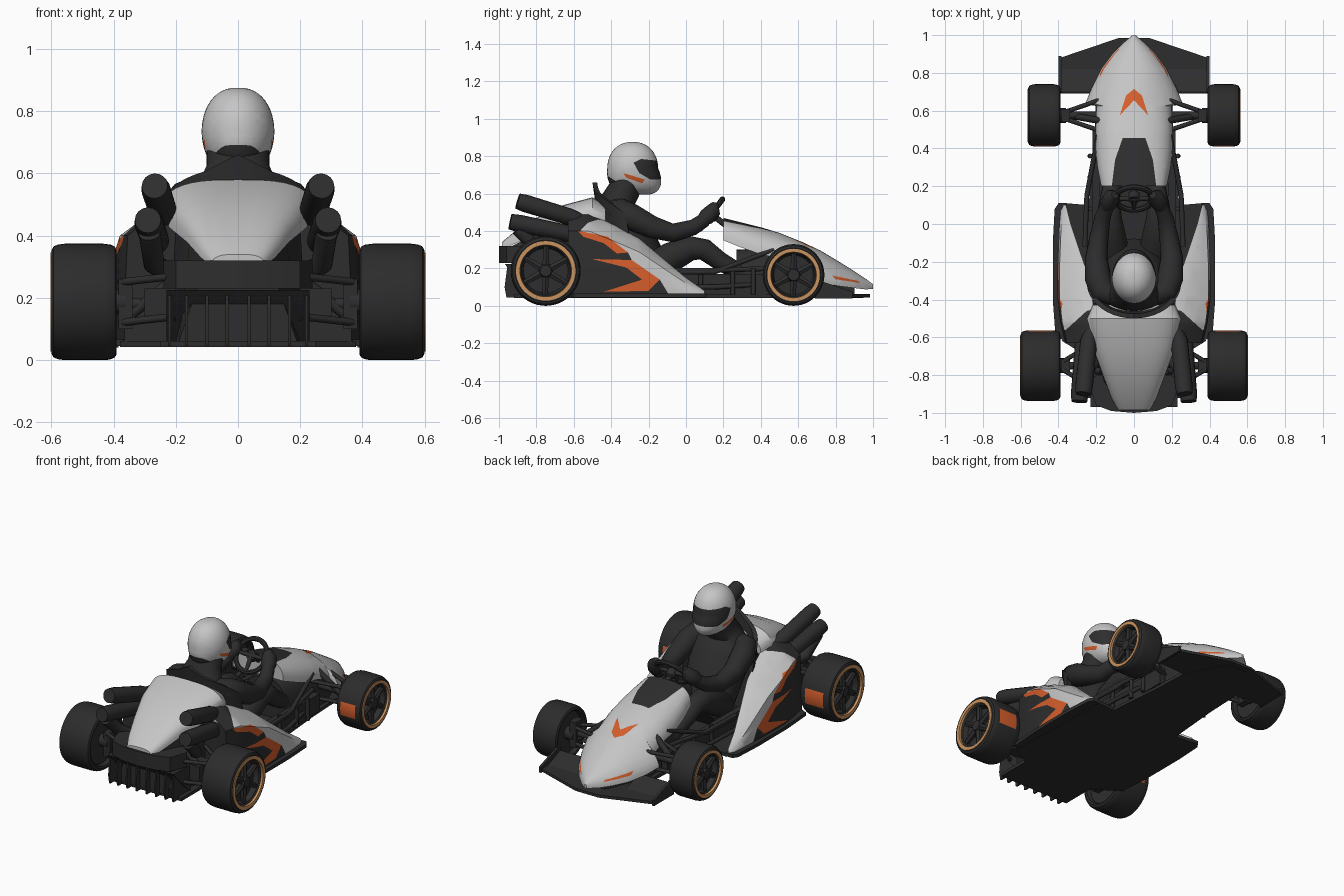
import bpy, bmesh, math
from mathutils import Vector

if "Cube" in bpy.data.objects:
    bpy.data.objects.remove(bpy.data.objects["Cube"])

def material(name, c):
    m = bpy.data.materials.new(name)
    m.diffuse_color = (*c, 1)
    m.use_nodes = True
    m.node_tree.nodes["Principled BSDF"].inputs["Base Color"].default_value = m.diffuse_color
    return m

WHITE = material("light grey paint", (0.56, 0.56, 0.56))
DARK = material("charcoal", (0.027, 0.027, 0.028))
RUBBER = material("tyre rubber", (0.025, 0.025, 0.026))
SUIT = material("suit black", (0.025, 0.025, 0.026))
ORANGE = material("orange paint", (0.66, 0.11, 0.025))
GOLD = material("gold ring", (0.6, 0.29, 0.11))

def make(name, verts, faces, mats, mirror=False, angle=40):
    if mirror:
        n = len(verts)
        verts = verts + [(-v[0], v[1], v[2]) for v in verts]
        faces = faces + [[i + n for i in reversed(f)] for f in faces]
    me = bpy.data.meshes.new(name)
    me.from_pydata([tuple(v) for v in verts], [], faces)
    bm = bmesh.new()
    bm.from_mesh(me)
    bmesh.ops.recalc_face_normals(bm, faces=bm.faces)
    bm.to_mesh(me)
    bm.free()
    for m in mats:
        me.materials.append(m)
    me.shade_smooth()
    me.set_sharp_from_angle(angle=math.radians(angle))
    ob = bpy.data.objects.new(name, me)
    bpy.context.collection.objects.link(ob)
    return ob

def loft(name, rings, mats, mirror=False, closed=False, angle=40):
    n, k = len(rings[0]), len(rings)
    verts = [p for r in rings for p in r]
    faces = [[a * n + i, a * n + (i + 1) % n, (a + 1) % k * n + (i + 1) % n, (a + 1) % k * n + i]
             for a in range(k if closed else k - 1) for i in range(n)]
    if not closed:
        faces += [list(range(n))[::-1], list(range((k - 1) * n, k * n))]
    return make(name, verts, faces, mats, mirror, angle)

def prism(name, outline, z0, z1, mat, mirror=False):
    return loft(name, [[(x, y, z) for x, y in outline] for z in (z0, z1)], [mat], mirror)

def box(name, x0, x1, y0, y1, z0, z1, mat, mirror=False):
    return prism(name, [(x0, y0), (x1, y0), (x1, y1), (x0, y1)], z0, z1, mat, mirror)

def limb(name, pts, mat, mirror=False, n=16):
    """Round tube through (x, y, z, radius[, sideways scale]) points."""
    P = [Vector(p[:3]) for p in pts]
    d = (P[-1] - P[0]).normalized()
    ref = Vector((1, 0, 0)) if abs(d.x) < 0.8 else Vector((0, 1, 0))
    rings = []
    for i, p in enumerate(pts):
        t = (P[min(i + 1, len(P) - 1)] - P[max(i - 1, 0)]).normalized()
        u = (ref - t * ref.dot(t)).normalized()
        v = t.cross(u)
        s = p[4] if len(p) > 4 else 1
        rings.append([P[i] + (u * s * math.cos(a) + v * math.sin(a)) * p[3]
                      for a in (2 * math.pi * j / n for j in range(n))])
    return loft(name, rings, [mat], mirror, angle=50)

def lathe(name, prof, c, mats, n=48):
    """Closed profile of (x, radius) spun about the wheel axis."""
    rings = [[(c[0] + x, c[1] + r * math.cos(a), c[2] + r * math.sin(a)) for x, r in prof]
             for a in (2 * math.pi * j / n for j in range(n))]
    return loft(name, rings, mats, True, True)

def inside(p, poly):
    res = False
    for (x0, y0), (x1, y1) in zip(poly, poly[1:] + poly[:1]):
        if (y0 > p[1]) != (y1 > p[1]) and p[0] < (x1 - x0) * (p[1] - y0) / (y1 - y0) + x0:
            res = not res
    return res

def paint(ob, poly, axes, index, up=False):
    """Cut the mesh along a projected polygon and colour the faces within it."""
    bm = bmesh.new()
    bm.from_mesh(ob.data)
    i, j = axes
    for a, b in zip(poly, poly[1:] + poly[:1]):
        co, no = Vector(), Vector()
        co[i], co[j] = a
        no[i], no[j] = b[1] - a[1], a[0] - b[0]
        bmesh.ops.bisect_plane(bm, geom=bm.verts[:] + bm.edges[:] + bm.faces[:], dist=1e-5,
                               plane_co=co, plane_no=no.normalized())
    for f in bm.faces:
        c = f.calc_center_median()
        if inside((c[i], c[j]), poly) and (not up or f.normal.z > 0.05):
            f.material_index = index
    bm.to_mesh(ob.data)
    bm.free()

def arch(y, hw, zt, zb, e, n=20):
    """Dome-shaped cross-section."""
    r = []
    for k in range(n + 1):
        a = math.pi * k / n
        c, s = math.cos(a), max(math.sin(a), 0)
        r.append((hw * math.copysign(abs(c) ** e, c), y, zb + (zt - zb) * s ** e))
    return r

# Wheels: tyre, gold ring, rim and spokes
for tag, cx, cy, R, w, face in (("rear", 0.495, -0.75, 0.187, 0.21, 1), ("front", 0.475, 0.575, 0.165, 0.17, -1)):
    h = w / 2
    half = [(h - 0.02, 0.78 * R), (h - 0.004, 0.82 * R), (h, 0.88 * R), (h - 0.006, 0.95 * R),
            (h - 0.02, 0.985 * R), (h * 0.6, R)]
    tyre = lathe(tag + "_tyres", half + [(-x, r) for x, r in reversed(half)], (cx, cy, R), [RUBBER, ORANGE])
    for f in tyre.data.polygons:
        c = f.center
        if (c.y - cy) * face > 0.95 * R and abs(c.z - R) < 0.3 * R and abs(abs(c.x) - cx) < 0.03:
            f.material_index = 1
    lathe(tag + "_rim_rings", [(h - 0.01, 0.73 * R), (h + 0.003, 0.74 * R), (h + 0.003, 0.85 * R), (h - 0.01, 0.85 * R)],
          (cx, cy, R), [GOLD])
    lathe(tag + "_rim_dishes", [(-h + 0.03, 0.001), (-h + 0.03, 0.79 * R), (h - 0.012, 0.79 * R),
                                (h - 0.02, 0.7 * R), (h - 0.05, 0.64 * R), (h - 0.05, 0.001)], (cx, cy, R), [DARK])
    limb(tag + "_hubs", [(cx - h - 0.03, cy, R, 0.04), (cx + h - 0.03, cy, R, 0.04), (cx + h - 0.01, cy, R, 0.03)], DARK, True)
    for k in range(6):
        a = math.pi * k / 3 + 0.5
        limb(tag + "_spoke", [(cx + h - 0.035, cy + r * math.cos(a), R + r * math.sin(a), q)
                              for r, q in ((0.02, 0.022), (0.74 * R, 0.015))], DARK, True, 6)

# Floor, pod skirts, tub, keel
half = [(0.2, 0.7), (0.21, 0.45), (0.24, 0.1), (0.36, 0.11), (0.38, -0.62), (0.25, -0.7), (0.25, -0.92)]
prism("floor", [(0.06, 0.95)] + half + [(-x, y) for x, y in reversed(half)] + [(-0.06, 0.95)], 0.042, 0.062, DARK)
prism("pod_skirts", [(0.355, 0.11), (0.4, 0.11), (0.42, 0.08), (0.43, -0.1), (0.43, -0.4), (0.415, -0.6), (0.355, -0.62)],
      0.045, 0.066, DARK, True)
box("tub_sides", 0.18, 0.22, -0.3, 0.5, 0.06, 0.17, DARK, True)
loft("keel", [arch(y, w, t, 0.06, 0.6) for y, w, t in ((0.27, 0.14, 0.3), (0.45, 0.17, 0.31), (0.62, 0.18, 0.26), (0.9, 0.07, 0.1))], [DARK])
for z0, z1 in ((0.1, 0.12), (0.19, 0.2), (0.18, 0.3)):
    limb("side_rail", [(0.26, -0.12, z0, 0.013), (0.25, 0.15, z0, 0.013), (0.19, 0.47, z1, 0.013)], DARK, True, 8)
for y in (0.08, 0.25, 0.36):
    limb("rail_post", [(0.235, y, 0.06, 0.012), (0.23, y, 0.2, 0.012)], DARK, True, 8)

# Nose cone with dash panel, chevron and slashes
nose = loft("nose", [arch(*s) for s in (
    (1.0, 0.008, 0.115, 0.09, 1), (0.96, 0.055, 0.145, 0.088, 1), (0.9, 0.115, 0.185, 0.095, 1),
    (0.82, 0.175, 0.235, 0.105, 1.05), (0.72, 0.225, 0.295, 0.125, 1.1), (0.635, 0.258, 0.335, 0.15, 1.15),
    (0.625, 0.2, 0.34, 0.2, 0.95), (0.5, 0.205, 0.39, 0.255, 0.9), (0.4, 0.205, 0.42, 0.275, 0.85),
    (0.3, 0.195, 0.445, 0.31, 0.8), (0.2, 0.175, 0.47, 0.35, 0.75))], [WHITE, DARK, ORANGE], angle=35)
paint(nose, [(0.12, 0.18), (0.1, 0.34), (0.06, 0.455), (-0.06, 0.455), (-0.1, 0.34), (-0.12, 0.18)], (0, 1), 1, True)
paint(nose, [(0, 0.715), (0.042, 0.68), (0.075, 0.575), (0, 0.655), (-0.075, 0.575), (-0.042, 0.68)], (0, 1), 2, True)
paint(nose, [(0.78, 0.163), (0.92, 0.133), (0.93, 0.122), (0.8, 0.142)], (1, 2), 2)

# Front wing with flaps and end plates
prism("front_wing", [(0, 0.985), (0.08, 0.985), (0.39, 0.88), (0.39, 0.7), (0.2, 0.69), (0, 0.69)], 0.045, 0.062, DARK, True)
loft("wing_flaps", [[(x, 0.82, 0.062), (x, 0.7, 0.11), (x, 0.69, 0.105), (x, 0.8, 0.055)] for x in (0.16, 0.385)], [DARK], True)
loft("wing_end_plates", [[(x, 0.89, 0.04), (x, 0.89, 0.075), (x, 0.7, 0.14), (x, 0.69, 0.04)] for x in (0.385, 0.4)], [DARK], True)

# Side pods with painted panels
rings = []
for y, xo, xi, T in ((0.1, 0.375, 0.36, 0.08), (0, 0.385, 0.335, 0.15), (-0.12, 0.39, 0.295, 0.25), (-0.25, 0.395, 0.25, 0.36),
                     (-0.4, 0.395, 0.22, 0.44), (-0.52, 0.38, 0.2, 0.5), (-0.63, 0.355, 0.19, 0.5)):
    rings.append([(xi, y, 0.05), (xo + 0.01, y, 0.05), (xo + 0.01, y, 0.05 + 0.3 * (T - 0.05)), (xo, y, T * 0.8),
                  (xo - 0.3 * (xo - xi), y, T * 0.88), (xi + 0.3 * (xo - xi), y, T * 0.97), (xi, y, T)])
pods = loft("side_pods", rings, [DARK, WHITE, ORANGE], True, angle=35)
paint(pods, [(-0.7, 0.65), (0.2, 0.65), (0.2, 0.04), (-0.08, 0.04), (-0.14, 0.14), (-0.29, 0.245), (-0.31, 0.285),
             (-0.42, 0.37), (-0.62, 0.41)], (1, 2), 1)
paint(pods, [(-0.58, 0.402), (-0.42, 0.37), (-0.31, 0.285), (-0.37, 0.28), (-0.44, 0.335), (-0.55, 0.37)], (1, 2), 2)
paint(pods, [(-0.5, 0.25), (-0.29, 0.245), (-0.14, 0.14), (-0.2, 0.08), (-0.44, 0.075), (-0.235, 0.14), (-0.32, 0.205)], (1, 2), 2)
for s in (-1, 1):
    paint(pods, [(s * 0.15, -0.44), (s * 0.25, -0.46), (s * 0.36, -0.56), (s * 0.4, -0.57), (s * 0.4, -0.7), (s * 0.15, -0.7)], (0, 1), 0, True)

# Engine cover, engine bay, bumper, diffuser
loft("engine_cover", [arch(*s, 0.66) for s in (
    (-0.43, 0.22, 0.54, 0.44), (-0.5, 0.25, 0.58, 0.45), (-0.65, 0.22, 0.54, 0.425), (-0.8, 0.165, 0.47, 0.38),
    (-0.92, 0.12, 0.395, 0.33), (-0.985, 0.085, 0.34, 0.3))], [WHITE])
loft("engine_bay", [[(-a, y, 0.06), (a, y, 0.06), (b, y, t), (-b, y, t)] for y, a, b, t in (
    (-0.42, 0.22, 0.2, 0.45), (-0.65, 0.22, 0.2, 0.44), (-0.8, 0.2, 0.155, 0.385), (-0.93, 0.19, 0.1, 0.32))], [DARK])
prism("rear_bumper", [(0, -1), (0.12, -0.99), (0.2, -0.96), (0.24, -0.85), (0.2, -0.8), (0, -0.8)], 0.23, 0.32, DARK, True)
loft("diffuser", [[(x, -0.8, 0.05), (x, -0.95, 0.2), (x, -0.97, 0.225), (x, -0.8, 0.22)] for x in (-0.23, 0.23)], [DARK])
for x in (0.035, 0.1, 0.165, 0.22):
    loft("diffuser_fin", [[(x + d, -0.8, 0.045), (x + d, -0.96, 0.045), (x + d, -0.97, 0.1), (x + d, -0.955, 0.215), (x + d, -0.8, 0.2)]
                          for d in (-0.005, 0.005)], [DARK], True)

# Exhaust pipes, open at the end
for pts in ([(0.21, -0.52, 0.44), (0.24, -0.62, 0.475), (0.268, -0.9, 0.56)],
            [(0.24, -0.5, 0.37), (0.265, -0.6, 0.38), (0.29, -0.94, 0.45)]):
    a, b, c = pts
    back = [c[i] + 0.15 * (b[i] - c[i]) for i in range(3)]
    limb("exhaust_pipe", [(*a, 0.03), (*b, 0.045), (*back, 0.047), (*c, 0.042), (*c, 0.03), (*back, 0.028)], DARK, True)
limb("exhaust_header", [(0.2, -0.72, 0.26, 0.03), (0.27, -0.8, 0.31, 0.035), (0.285, -0.9, 0.41, 0.035)], DARK, True)

# Suspension
for tag, cy, zs, xi, d in (("front", 0.575, (0.12, 0.22), 0.17, 0.085), ("rear", -0.75, (0.12, 0.25), 0.2, 0.13)):
    for z in zs:
        for s in (-d, d):
            limb(tag + "_wishbone", [(xi, cy + s, z + 0.02, 0.012), (0.38, cy + s * 0.15, z, 0.012)], DARK, True, 8)
    limb(tag + "_axle", [(0.1, cy, 0.18, 0.02), (0.4, cy, 0.18, 0.02)], DARK, True, 10)
    box(tag + "_upright", 0.34, 0.385, cy - 0.035, cy + 0.035, 0.1, 0.26, DARK, True)
    limb(tag + "_damper", [(0.17, cy - 0.03, 0.29, 0.018), (0.34, cy, 0.15, 0.018)], DARK, True, 10)
box("rear_gearbox", 0.2, 0.3, -0.81, -0.69, 0.13, 0.23, DARK, True)

# Seat shell with raised headrest
rings = []
for k in range(21):
    a = math.radians(-85 + 8.5 * k)
    s, c = math.sin(a), math.cos(a)
    T = 0.48 + 0.14 * c + 0.04 * max(0, 1 - abs(s) / 0.4)
    rings.append([(r * s, -0.31 - (r - 0.06) * c - lean, z)
                  for r, z, lean in ((0.25, 0.1, -0.08), (0.25, T, 0), (0.225, T, 0), (0.22, 0.1, -0.08))])
loft("seat", rings, [DARK])

# Driver
limb("driver_torso", [(0, -0.12, 0.12, 0.08, 1.4), (0, -0.2, 0.17, 0.13, 1.25), (0, -0.27, 0.28, 0.14, 1.2), (0, -0.34, 0.42, 0.14, 1.35),
                      (0, -0.37, 0.51, 0.115, 1.5), (0, -0.36, 0.57, 0.09, 1.4), (0, -0.33, 0.62, 0.085, 1.2), (0, -0.3, 0.69, 0.085, 1.2)], SUIT, n=28)
limb("driver_arms", [(0.11, -0.38, 0.52, 0.05), (0.165, -0.36, 0.51, 0.068), (0.19, -0.29, 0.475, 0.07), (0.2, -0.18, 0.42, 0.06),
                     (0.185, -0.07, 0.39, 0.05), (0.165, 0.04, 0.42, 0.042), (0.14, 0.1, 0.46, 0.038)], SUIT, True)
limb("driver_gloves", [(0.15, 0.08, 0.455, 0.03), (0.135, 0.11, 0.475, 0.045), (0.115, 0.145, 0.51, 0.042), (0.1, 0.155, 0.545, 0.02)], SUIT, True)
limb("driver_legs", [(0.09, -0.22, 0.18, 0.08), (0.12, -0.08, 0.26, 0.08), (0.13, 0.03, 0.31, 0.066), (0.13, 0.1, 0.3, 0.058),
                     (0.12, 0.18, 0.24, 0.05), (0.1, 0.3, 0.17, 0.045), (0.1, 0.42, 0.12, 0.04), (0.1, 0.48, 0.15, 0.025)], SUIT, True)

# Helmet with visor, stripe and dark rear edge
rings = []
for k in range(1, 24):
    t = math.pi * k / 24
    z, r = math.cos(t), math.sin(t) ** 0.85
    rings.append([(0.117 * r * math.cos(a), -0.285 + 0.136 * r * math.sin(a) + max(-z, 0) * 0.04 * (math.sin(a) + 0.6), 0.735 + 0.141 * z)
                  for a in (2 * math.pi * j / 36 for j in range(36))])
helmet = loft("helmet", rings, [WHITE, DARK, ORANGE], angle=60)
paint(helmet, [(-0.28, 0.765), (-0.24, 0.785), (-0.05, 0.765), (-0.05, 0.68), (-0.19, 0.675), (-0.25, 0.71)], (1, 2), 1)
paint(helmet, [(-0.5, 0.55), (-0.5, 0.705), (-0.41, 0.69), (-0.36, 0.655), (-0.3, 0.635), (-0.24, 0.55)], (1, 2), 1)
paint(helmet, [(-0.335, 0.71), (-0.22, 0.675), (-0.235, 0.655), (-0.32, 0.685)], (1, 2), 2)

# Steering wheel and column
C, U = Vector((0, 0.135, 0.49)), Vector((0, 0.6, 0.8))
def rim(a, r):
    return C + Vector((1, 0, 0)) * r * math.cos(a) + U * r * math.sin(a)
N = Vector((0, -0.8, 0.6))
loft("steering_wheel", [[rim(a, 0.1 + 0.015 * math.cos(b)) + N * 0.015 * math.sin(b) for b in (math.pi * q / 4 for q in range(8))]
                        for a in (math.pi * k / 16 for k in range(32))], [DARK], closed=True)
for a in (0, math.pi, -math.pi / 2):
    limb("steering_spoke", [(*C, 0.016), (*rim(a, 0.1), 0.01)], DARK, n=8)
limb("steering_column", [(*(C + N * 0.01), 0.03), (*(C - N * 0.03), 0.03), (*(C - N * 0.04), 0.016), (0, 0.33, 0.34, 0.016)], DARK)
